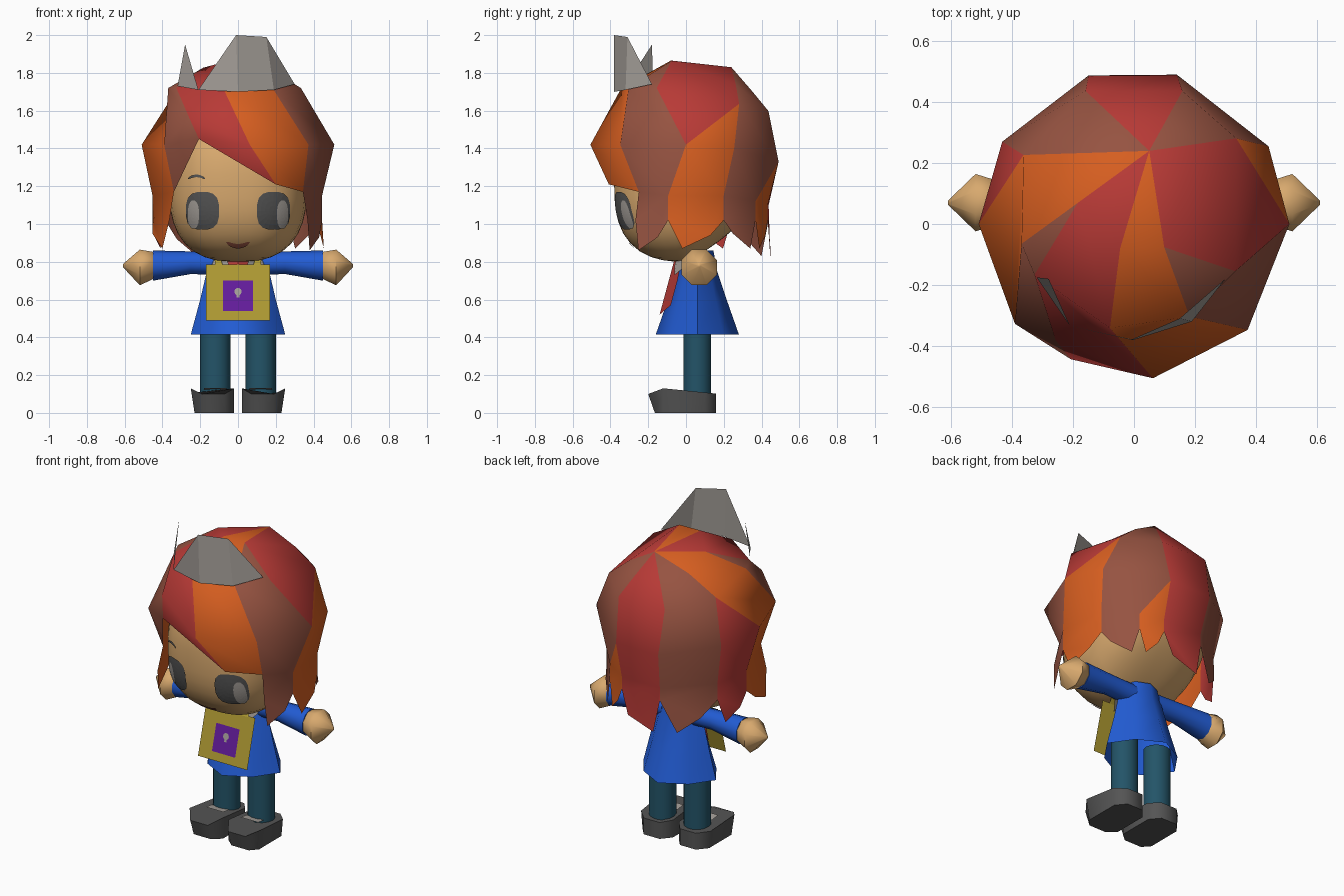
import bpy
import bmesh
from math import sin, cos, pi, radians
from mathutils import Vector

if "Cube" in bpy.data.objects:
    bpy.data.objects.remove(bpy.data.objects["Cube"])


def colour(name, code):
    rgb = [int(code[i:i + 2], 16) / 255 for i in (0, 2, 4)]
    lin = [((c + 0.055) / 1.055) ** 2.4 if c > 0.04 else c / 12.92 for c in rgb]
    mat = bpy.data.materials.new(name)
    mat.use_nodes = True
    mat.diffuse_color = (*lin, 1)
    mat.node_tree.nodes["Principled BSDF"].inputs["Base Color"].default_value = (*lin, 1)
    return mat


RED = colour("hair red", "B83A36")
ORANGE = colour("hair orange", "D65E20")
BROWN = colour("hair brown", "965341")
SKIN = colour("skin", "D8A96E")
BLUE = colour("tunic blue", "225CD4")
TEAL = colour("legging teal", "235468")
DARK = colour("charcoal", "545454")
GREY = colour("metal grey", "A49E98")
GOLD = colour("gold", "AF9A32")
PURPLE = colour("purple", "641C9C")


def make(name, verts, faces, mats, ids=None, angle=0, mirror=False):
    """Mesh object with optional smoothing and left/right mirroring."""
    bm = bmesh.new()
    vs = [bm.verts.new(v) for v in verts]
    for k, f in enumerate(faces):
        bm.faces.new([vs[i] for i in f]).material_index = ids[k] if ids else 0
    bmesh.ops.remove_doubles(bm, verts=bm.verts, dist=0.0005)
    bmesh.ops.recalc_face_normals(bm, faces=bm.faces)
    mesh = bpy.data.meshes.new(name)
    bm.to_mesh(mesh)
    bm.free()
    for m in mats:
        mesh.materials.append(m)
    ob = bpy.data.objects.new(name, mesh)
    bpy.context.collection.objects.link(ob)
    if mirror:
        ob.modifiers.new("mirror", "MIRROR").use_mirror_merge = False
    if angle:
        bpy.ops.object.select_all(action="DESELECT")
        ob.select_set(True)
        bpy.context.view_layer.objects.active = ob
        bpy.ops.object.shade_smooth_by_angle(angle=radians(angle))


def loft(name, rings, mat, caps=(True, True), **kw):
    """Skin a list of equal-sized rings."""
    n = len(rings[0])
    verts = [p for r in rings for p in r]
    faces = [(k * n + i, k * n + (i + 1) % n, (k + 1) * n + (i + 1) % n, (k + 1) * n + i)
             for k in range(len(rings) - 1) for i in range(n)]
    if caps[0]:
        faces.append(tuple(range(n)))
    if caps[1]:
        faces.append(tuple(range(len(verts) - n, len(verts))))
    make(name, verts, faces, [mat], **kw)


def circle(n, turn=0.0):
    return [(cos(2 * pi * (i + turn) / n), sin(2 * pi * (i + turn) / n)) for i in range(n)]


def sheet(name, pts, mat, **kw):
    make(name, pts, [tuple(range(len(pts)))], [mat], **kw)


# Head: rounded box-like ball, rising towards the nape
HX, HY, HZ, HC, POW = 0.365, 0.38, 0.4, 1.2, 2.6


def head_ring(t):
    ring = []
    for c, s in circle(32):
        d = Vector((c * sin(t), s * sin(t), -cos(t)))
        d /= sum(abs(q) ** POW for q in d) ** (1 / POW)
        z = d.z * HZ
        if d.y > 0 and z < 0:
            z += 0.2 * d.y * -d.z
        ring.append((d.x * HX, d.y * HY, HC + z))
    return ring


loft("head", [head_ring(pi * (k + 0.1) / 20.2) for k in range(21)], SKIN, angle=50)


def face_patch(name, cx, cz, rx, rz, mat, lift, power=3.0, bend=0.0, mirror=True):
    """Thin painted patch that follows the curve of the face."""
    verts, faces, n = [], [], 20
    for k in range(5):
        for c, s in circle(n):
            q = (abs(c) ** power + abs(s) ** power) ** (-1 / power) * k / 4
            x = cx + c * q * rx
            z = cz + s * q * rz + bend * (c * q) ** 2
            inner = 1 - abs(x / HX) ** POW - abs((z - HC) / HZ) ** POW
            verts.append((x, -HY * max(inner, 0) ** (1 / POW) - lift, z))
    for k in range(4):
        for i in range(n):
            j = (i + 1) % n
            faces.append((k * n + i, k * n + j, k * n + n + j, k * n + n + i))
    make(name, verts, faces, [mat], mirror=mirror)


face_patch("eye", 0.188, 1.07, 0.088, 0.1, DARK, 0.005)
face_patch("eye_shine", 0.236, 1.05, 0.03, 0.075, GREY, 0.008, power=2.4)
face_patch("eyebrow", 0.22, 1.255, 0.045, 0.007, DARK, 0.005, bend=-0.015)
face_patch("mouth", 0, 0.882, 0.06, 0.012, BROWN, 0.006, bend=0.02, mirror=False)

# Hair: swirling locks, each border given as angles on four rings,
# then the heights of the two lower rings
APEX = Vector((0.05, 0.24, 1.83))
BORDERS = [(190, 190, 220, 217, 1.42, 1.17), (190, 207, 236, 245, 1.56, 1.45),
           (250, 257, 277, 296, 1.42, 1.21), (293, 301, 317, 324, 1.42, 1.17),
           (293, 335, 360, 348, 1.42, 1.15), (400, 400, 360, 348, 1.42, 1.15),
           (400, 400, 390, 386, 1.4, 1.15), (430, 430, 434, 414, 1.33, 1.12),
           (430, 430, 434, 432, 1.33, 1.1), (470, 470, 467, 466, 1.33, 1.1),
           (508, 508, 508, 508, 1.38, 1.12), (508, 508, 540, 534, 1.42, 1.15),
           (550, 550, 580, 577, 1.42, 1.17)]
# Colour index of each lock and the two pointed ends of its lower edge
EARLY, LATE = ((0.25, 0.87), (0.75, 0.94)), ((0.25, 0.95), (0.8, 0.87))
LOCKS = [(2, ()), (0, ()), (1, ()), (2, ((0.1, 0.86), (0.7, 0.93))), (0, ()), (1, EARLY),
         (2, LATE), (1, EARLY), (0, ((0.2, 0.88), (0.85, 0.82))),
         (2, ((0.3, 0.83), (0.7, 0.92))), (0, EARLY), (1, LATE)]


def around(deg, r, z):
    return Vector((r * cos(radians(deg)), r * sin(radians(deg)), z))


def shoulder(deg):
    """Upper hair ring: lower and wider at the back, tighter at the front."""
    back, front = max(sin(radians(deg)), 0), max(-sin(radians(deg)), 0)
    return around(deg, 0.38 + 0.09 * back - 0.03 * front, 1.72 - 0.13 * back)


def border(a0, a1, a2, a3, z2, z3):
    upper = APEX.lerp(shoulder(a0), 0.56)
    upper.z += 0.05 - 0.05 * sin(radians(a0))
    mid_r = 0.51 if z2 < 1.5 else 0.46
    low_r = 0.425 if z3 == 1.17 else 0.455 if z3 < 1.3 else 0.49
    return [APEX, upper, shoulder(a1), around(a2, mid_r, z2), around(a3, low_r, z3)]


verts, faces, ids = [], [], []


def add_face(pts, idx):
    faces.append(tuple(range(len(verts), len(verts) + len(pts))))
    verts.extend(pts)
    ids.append(idx)


for i, (tone, tips) in enumerate(LOCKS):
    left, right = border(*BORDERS[i]), border(*BORDERS[i + 1])
    for k in range(4):
        add_face([left[k], left[k + 1], right[k + 1], right[k]], tone)
    if tips:
        a, b = BORDERS[i][3], BORDERS[i + 1][3]
        edge = [around(a + (b - a) * f, 0.455, z) for f, z in ((0, 1.02), *tips, (1, 1.02))]
        add_face([left[4], *edge, right[4]], tone)
make("hair", verts, faces, [RED, ORANGE, BROWN], ids, angle=60)

# Jagged tiara of thin metal sheets
make("tiara", [(-0.21, -0.335, 1.71), (0, -0.38, 1.70), (0.19, -0.32, 1.71), (0.3, -0.18, 1.74),
               (0.15, -0.31, 1.99), (-0.01, -0.38, 2), (-0.32, -0.175, 1.73), (-0.28, -0.18, 1.95)],
     [(0, 1, 5), (1, 2, 4, 5), (2, 3, 4), (6, 0, 7)], [GREY])

# Tunic with flared hem, its diagonal corners drawn in
TUNIC = [(0.415, 0.25, 0.22), (0.6, 0.2, 0.155), (0.75, 0.165, 0.105), (0.86, 0.12, 0.085)]
loft("tunic", [[(c * rx * q, 0.06 + s * ry * q, z)
                for (c, s), q in zip(circle(8), (1, 0.88) * 4)]
               for z, rx, ry in TUNIC], BLUE, caps=(False, True), angle=60)


# Sleeves and hands
def arm(name, stations, n, mat):
    loft(name, [[(x, 0.07 + c * r, z + s * r) for c, s in circle(n, 0.5)] for x, r, z in stations],
         mat, angle=60, mirror=True)


arm("sleeve", [(0.08, 0.06, 0.79), (0.25, 0.06, 0.795), (0.45, 0.08, 0.78)], 10, BLUE)
arm("hand", [(0.44, 0.06, 0.78), (0.452, 0.079, 0.78), (0.52, 0.102, 0.77), (0.61, 0.008, 0.78)],
    8, SKIN)

# Legs
loft("leg", [[(0.12 + 0.08 * c, 0.06 + 0.075 * s, z) for c, s in circle(14)] for z in (0.08, 0.5)],
     TEAL, angle=40, mirror=True)

# Shoes: tops peak over the instep and slope to toe and heel
SOLE = [(0.02, 0.1), (0.02, -0.12), (0.07, -0.2), (0.19, -0.2),
        (0.25, -0.12), (0.24, 0.1), (0.18, 0.16), (0.07, 0.16)]
loft("shoe", [[(min(x, 0.23), max(y, -0.165), 0) for x, y in SOLE],
              [(x, y, 0.1 if y < -0.15 else 0.118 - y * 0.1) for x, y in SOLE]],
     DARK, angle=65, mirror=True)
sheet("shoe_opening", [(0.06, -0.06, 0.132), (0.18, -0.06, 0.132), (0.18, 0.0, 0.124),
                       (0.06, 0.0, 0.124)], GREY, mirror=True)


# Front tabard with square emblem, all on one sloping plane
def slope(x, z, lift):
    return (x, -0.152 + (z - 0.49) * 0.27 - lift, z)


def panel(name, half, low, high, mat, lift):
    sheet(name, [slope(x, z, lift) for x, z in
                 ((-half, low), (half, low), (half, high), (-half, high))], mat)


panel("tabard", 0.17, 0.49, 0.785, GOLD, 0.0)
panel("emblem_square", 0.08, 0.54, 0.7, PURPLE, 0.004)
panel("emblem_stem", 0.008, 0.61, 0.64, GREY, 0.007)
sheet("emblem_dot", [slope(0.02 * c, 0.642 + 0.02 * s, 0.008) for c, s in circle(10)], GREY)

# Scarf folded along its middle, hanging behind the tabard
sheet("scarf", [slope(0, 0.84, -0.004), slope(0.06, 0.84, -0.04), slope(0.1, 0.7, -0.05),
                slope(0.1, 0.57, -0.05), slope(0, 0.52, -0.004)], RED, mirror=True)

# Collar wings and shoulder straps
sheet("collar", [(0.05, -0.06, 0.78), (0.1, -0.06, 0.73), (0.14, 0.0, 0.78), (0.11, 0.0, 0.86),
                 (0.06, -0.04, 0.86)], GREY, mirror=True)
sheet("shoulder_strap", [(0.08, -0.076, 0.78), (0.12, -0.076, 0.78), (0.13, -0.01, 0.86),
                         (0.105, -0.01, 0.86)], GOLD, mirror=True)
